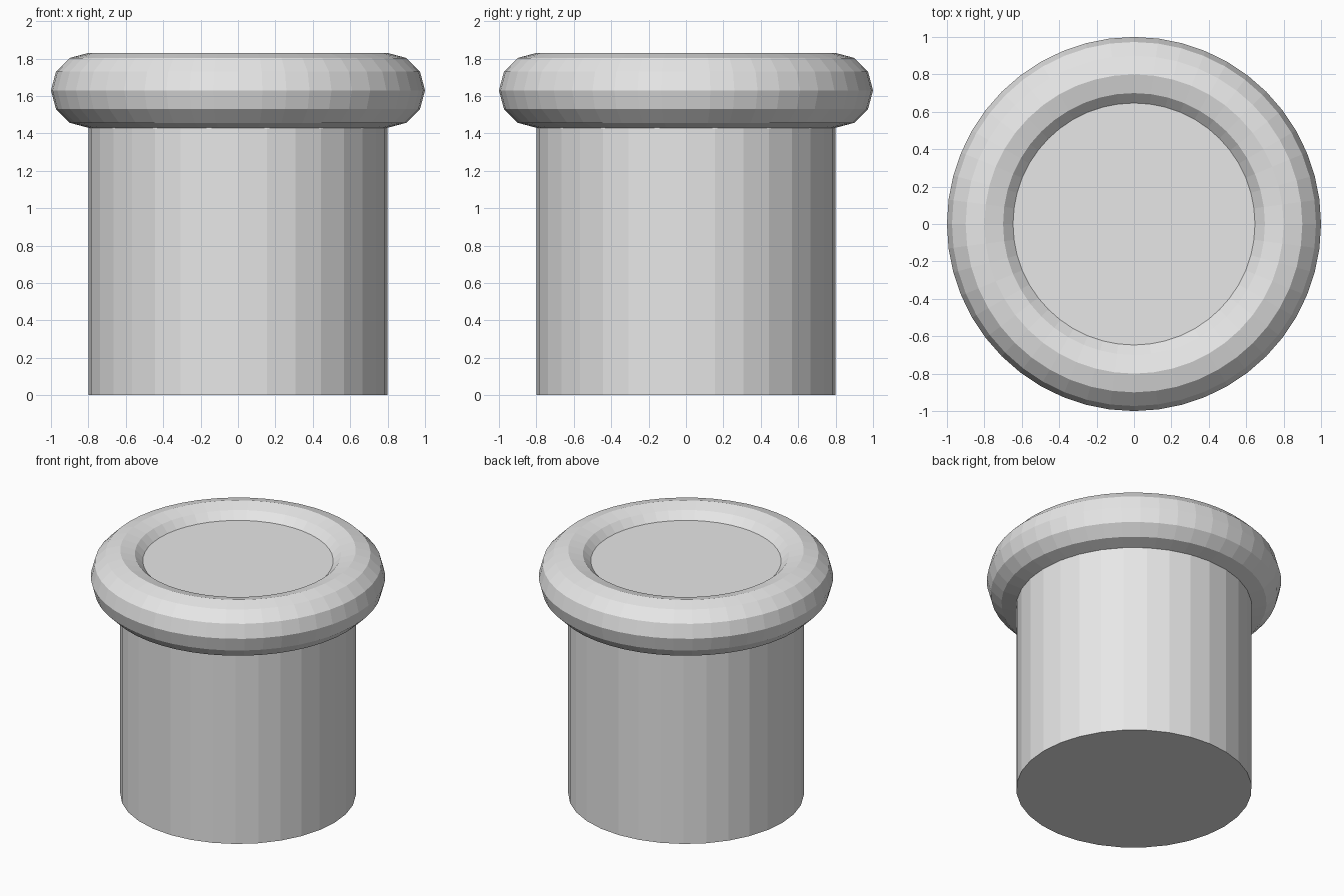
import bpy

# Remove the default cube
cube = bpy.data.objects.get("Cube")
if cube:
    bpy.data.objects.remove(cube, do_unlink=True)

# Single plain grey
GREY = (0.8, 0.8, 0.8, 1.0)
grey = bpy.data.materials.new("light_grey")
grey.use_nodes = True
grey.diffuse_color = GREY
for node in grey.node_tree.nodes:
    if node.type == 'BSDF_PRINCIPLED':
        node.inputs["Base Color"].default_value = GREY

RADIUS = 0.8
RIM = 0.2
RIM_Z = 1.63
BODY_TOP = 1.75


def finish(name):
    obj = bpy.context.object
    obj.name = name
    obj.data.name = name
    obj.data.materials.clear()
    obj.data.materials.append(grey)


# Straight body, its flat top recessed inside the rim
bpy.ops.mesh.primitive_cylinder_add(vertices=32, radius=RADIUS, depth=BODY_TOP,
                                    location=(0, 0, BODY_TOP / 2))
finish("body")

# Rounded rim around the top
bpy.ops.mesh.primitive_torus_add(major_segments=48, minor_segments=12,
                                 major_radius=RADIUS, minor_radius=RIM,
                                 location=(0, 0, RIM_Z))
finish("rim")
